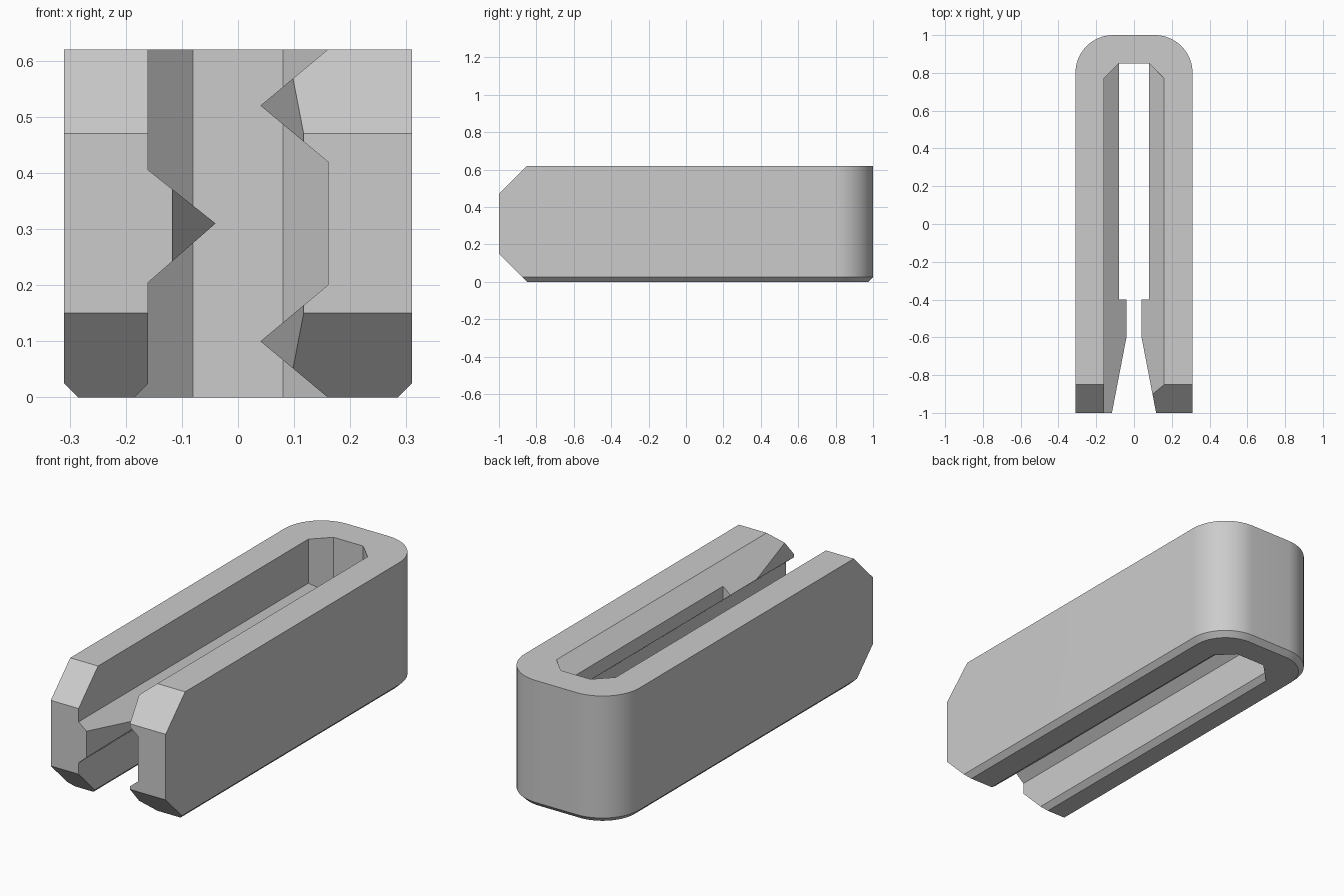
import bpy, bmesh, math
from mathutils import Vector

if "Cube" in bpy.data.objects:
    bpy.data.objects.remove(bpy.data.objects["Cube"])

HEIGHT, HALF_W, RADIUS, BEVEL = 0.62, 0.31, 0.2, 0.025

grey = bpy.data.materials.new("plain_grey")
grey.use_nodes = True
grey.diffuse_color = (0.6, 0.6, 0.6, 1)
grey.node_tree.nodes["Principled BSDF"].inputs["Base Color"].default_value = (0.6, 0.6, 0.6, 1)


def loft(name, rings):
    """Solid through rings of equal point count, capped at both ends."""
    bm = bmesh.new()
    loops = [[bm.verts.new(p) for p in ring] for ring in rings]
    n = len(loops[0])
    for a, b in zip(loops, loops[1:]):
        for i in range(n):
            j = (i + 1) % n
            bm.faces.new((a[i], a[j], b[j], b[i]))
    bm.faces.new(loops[0])
    bm.faces.new(loops[-1])
    bmesh.ops.recalc_face_normals(bm, faces=bm.faces)
    mesh = bpy.data.meshes.new(name)
    bm.to_mesh(mesh)
    bm.free()
    mesh.materials.append(grey)
    obj = bpy.data.objects.new(name, mesh)
    bpy.context.collection.objects.link(obj)
    return obj


def plan_prism(name, half):
    """Vertical prism from the +x half of a plan outline."""
    plan = half + [(-x, y) for x, y in reversed(half)]
    return loft(name, [[(x, y, z) for x, y in plan] for z in (-0.2, 0.9)])


def combine(target, tool, operation):
    mod = target.modifiers.new("cut", "BOOLEAN")
    mod.operation, mod.object, mod.solver = operation, tool, "EXACT"
    bpy.context.view_layer.objects.active = target
    bpy.ops.object.modifier_apply(modifier=mod.name)
    bpy.data.objects.remove(tool)


def outline(inset, z):
    """Body outline: square front, rounded back corners."""
    w, r = HALF_W - inset, RADIUS - inset
    half = [(w, -1)]
    for i in range(17):
        a = math.pi / 2 * i / 16
        half.append((HALF_W - RADIUS + r * math.cos(a), 1 - RADIUS + r * math.sin(a)))
    return [(x, y, z) for x, y in half + [(-x, y) for x, y in reversed(half)]]


# Body with a bevelled bottom edge
body = loft("clip_body", [outline(BEVEL, 0), outline(0, BEVEL), outline(0, HEIGHT)])

# Slot section: one ridge on the right arm, two on the left arm
section = [(-0.16, 0.7), (-0.16, 0.405), (-0.04, 0.31), (-0.16, 0.205),
           (-0.16, 0.025), (-0.21, -0.025), (0.19, -0.025), (0.04, 0.1),
           (0.16, 0.2), (0.16, 0.42), (0.04, 0.52), (0.256, 0.7)]
slot = loft("slot_cutter", [[(x, y, z) for x, z in section] for y in (-1.1, 0.95)])
corners = plan_prism("slot_corners", [(0.3, -1.2), (0.3, 0.63), (0.08, 0.85)])
combine(slot, corners, "INTERSECT")
combine(body, slot, "DIFFERENCE")

# Open channel through the ridges, with a flared mouth
channel = plan_prism("channel_cutter", [(0.136, -1.1), (0.117, -1), (0.04, -0.6),
                                        (0.04, -0.4), (0.08, -0.4), (0.08, 0.85)])
combine(body, channel, "DIFFERENCE")

# Sloped front ends, top and bottom
for edge, side in ((HEIGHT, 1), (0, -1)):
    wedge = [(-0.75, edge + side * 0.1), (-1.1, edge + side * 0.1), (-1.1, edge - side * 0.25)]
    cutter = loft("end_cutter", [[(x, y, z) for y, z in wedge] for x in (-0.5, 0.5)])
    combine(body, cutter, "DIFFERENCE")

# Smooth round corners, keep the other edges sharp
bpy.ops.object.select_all(action="DESELECT")
body.select_set(True)
bpy.context.view_layer.objects.active = body
bpy.ops.object.shade_smooth_by_angle(angle=math.radians(20))
